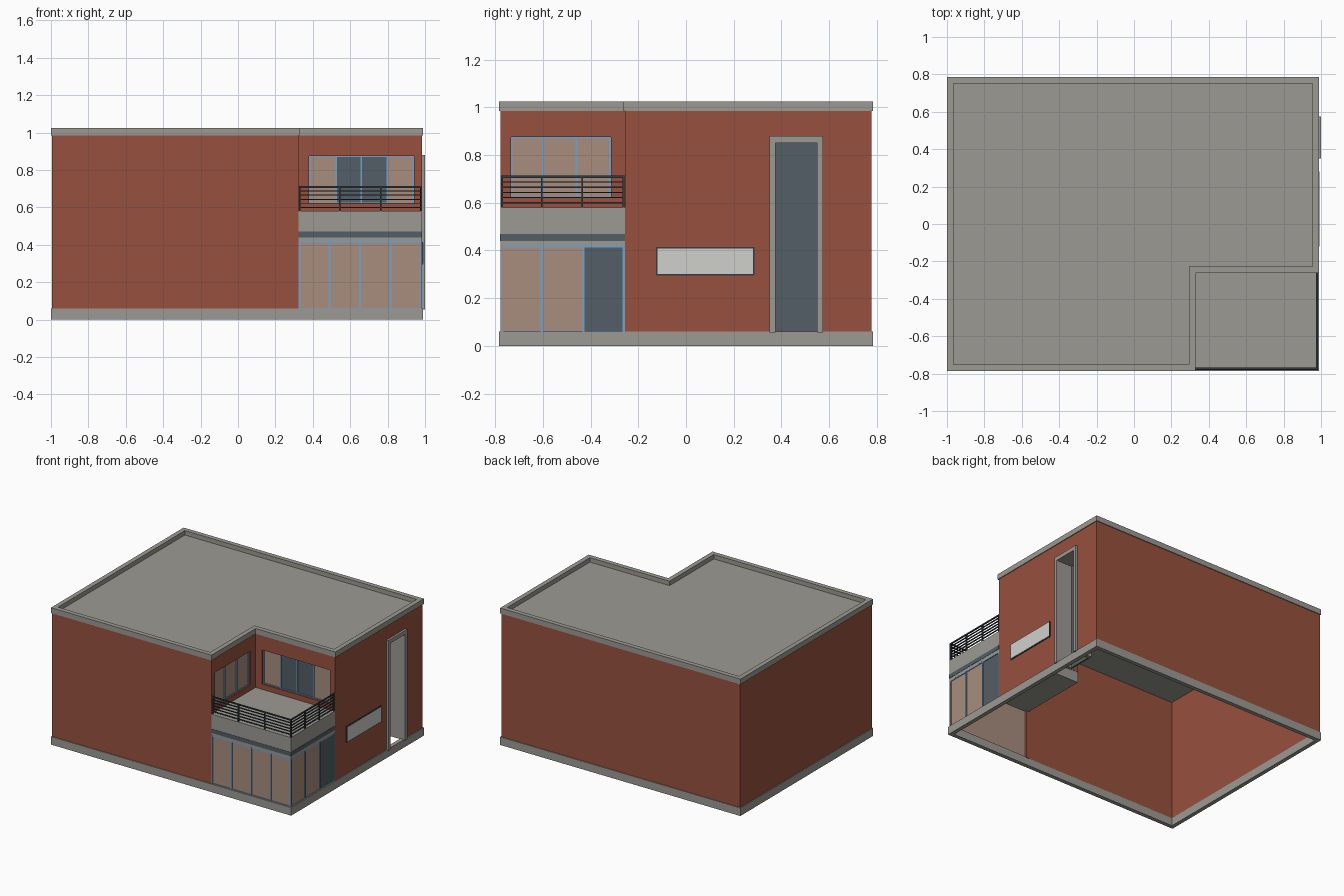
import bpy, bmesh

if "Cube" in bpy.data.objects:
    bpy.data.objects.remove(bpy.data.objects["Cube"])


def material(name, r, g, b):
    m = bpy.data.materials.new(name)
    lin = [(c / 255 / 12.92) if c < 11 else ((c / 255 + 0.055) / 1.055) ** 2.4 for c in (r, g, b)]
    m.diffuse_color = (*lin, 1)
    m.use_nodes = True
    m.node_tree.nodes["Principled BSDF"].inputs["Base Color"].default_value = m.diffuse_color
    return m


BRICK = material("terracotta", 151, 81, 62)
GREY = material("concrete grey", 156, 154, 148)
TAN = material("tan glass", 168, 141, 126)
SLATE = material("slate", 84, 94, 102)
BLUE = material("blue frame", 115, 163, 205)
DARK = material("charcoal metal", 52, 60, 66)
PALE = material("pale panel", 208, 208, 203)


def finish(name, bm, mat):
    bmesh.ops.recalc_face_normals(bm, faces=bm.faces)
    me = bpy.data.meshes.new(name)
    bm.to_mesh(me)
    bm.free()
    if mat:
        me.materials.append(mat)
    ob = bpy.data.objects.new(name, me)
    bpy.context.collection.objects.link(ob)
    return ob


def box(name, x0, x1, y0, y1, z0, z1, mat=None):
    bm = bmesh.new()
    bmesh.ops.create_cube(bm, size=1)
    for v in bm.verts:
        v.co = ((x0 + x1) / 2 + v.co.x * (x1 - x0),
                (y0 + y1) / 2 + v.co.y * (y1 - y0),
                (z0 + z1) / 2 + v.co.z * (z1 - z0))
    return finish(name, bm, mat)


def prism(name, pts, z0, z1, mat):
    """Solid extruded plan outline."""
    bm = bmesh.new()
    lo = [bm.verts.new((x, y, z0)) for x, y in pts]
    hi = [bm.verts.new((x, y, z1)) for x, y in pts]
    bm.faces.new(lo)
    bm.faces.new(hi)
    for i in range(len(pts)):
        j = (i + 1) % len(pts)
        bm.faces.new((lo[i], lo[j], hi[j], hi[i]))
    return finish(name, bm, mat)


def ring(name, outer, inner, z0, z1, mat):
    """Hollow band between two matching plan outlines."""
    bm = bmesh.new()
    loops = [[bm.verts.new((x, y, z)) for x, y in pts]
             for pts, z in ((outer, z0), (outer, z1), (inner, z1), (inner, z0))]
    n = len(outer)
    for k in range(4):
        a, b = loops[k], loops[(k + 1) % 4]
        for i in range(n):
            j = (i + 1) % n
            bm.faces.new((a[i], a[j], b[j], b[i]))
    return finish(name, bm, mat)


def l_plan(d):
    """L-shaped plan, inset by d."""
    return [(-1 + d, -.785 + d), (.33 - d, -.785 + d), (.33 - d, -.262 + d),
            (.99 - d, -.262 + d), (.99 - d, .785 - d), (-1 + d, .785 - d)]


def rect_plan(d):
    return [(-1 + d, -.785 + d), (.99 - d, -.785 + d), (.99 - d, .785 - d), (-1 + d, .785 - d)]


def panel(name, side, pos, t, a0, a1, z0, z1, mat):
    """Plate on a front (-y) or right (+x) facing plane, t deep behind pos."""
    if side == "front":
        return box(name, a0, a1, pos, pos + t, z0, z1, mat)
    return box(name, pos - t, pos, a0, a1, z0, z1, mat)


def glazing(name, side, pos, z0, z1, edges, panes, bar=.005):
    """Row of panes with bars at each edge and along top and bottom."""
    out = -.006 if side == "front" else .006
    for a, b, mat in zip(edges, edges[1:], panes):
        panel(name + "_pane", side, pos, .008, a, b, z0, z1, mat)
    for i, a in enumerate(edges):
        c = min(max(a, edges[0] + bar), edges[-1] - bar)
        panel(name + "_mullion", side, pos + out, .006, c - bar, c + bar, z0, z1, BLUE)
    for z in (z0, z1 - 1.6 * bar):
        panel(name + "_bar", side, pos + out * .8, .005, edges[0], edges[-1], z, z + 1.6 * bar, BLUE)


# Shell: plinth, walls, roof and parapet, hollow and open underneath
ring("plinth", rect_plan(0), rect_plan(.03), 0, .06, GREY)
walls = ring("walls", l_plan(.006), l_plan(.03), .055, .99, BRICK)
prism("roof", l_plan(.02), .965, .992, GREY)
ring("parapet", l_plan(0), l_plan(.035), .985, 1.025, GREY)

# Openings: room under balcony, two upper windows, door
cutters = [
    box("lower_room_cutter", .28, .95, -.75, -.2, 0, .5),
    box("front_window_cutter", .38, .94, -.3, -.2, .62, .875),
    box("side_window_cutter", .25, .4, -.735, -.315, .62, .875),
    box("door_cutter", .9, 1.1, .36, .565, .0, .87),
]
for c in cutters:
    c.hide_render = True
    c.hide_viewport = True
    mod = walls.modifiers.new(c.name, "BOOLEAN")
    mod.operation = "DIFFERENCE"
    mod.solver = "EXACT"
    mod.object = c

# Upper windows, set back in their openings
glazing("front_window", "front", -.241, .62, .875, [.38, .525, .66, .797, .94],
        [TAN, SLATE, SLATE, TAN], .004)
glazing("side_window", "right", .309, .62, .875, [-.735, -.6, -.46, -.315],
        [TAN, TAN, TAN], .004)

# Ground floor corner glazing
glazing("corner_front", "front", -.773, .055, .42, [.324, .49, .652, .815, .984],
        [TAN] * 4)
glazing("corner_side", "right", .978, .055, .42, [-.779, -.605, -.43, -.256],
        [TAN, TAN, SLATE])

# Balcony slab with a dark stripe
box("balcony_slab", .302, .983, -.778, -.234, .42, .58, GREY)
panel("balcony_stripe_front", "front", -.78, .005, .324, .985, .44, .47, SLATE)
panel("balcony_stripe_side", "right", .985, .005, -.78, -.256, .44, .47, SLATE)

# Balcony railing
for z, h in [(.60, .005), (.622, .005), (.643, .005), (.665, .005), (.687, .005), (.709, .009)]:
    panel("rail_front", "front", -.777, .009, .326, .983, z - h / 2, z + h / 2, DARK)
    panel("rail_side", "right", .983, .009, -.777, -.258, z - h / 2, z + h / 2, DARK)
for x in (.331, .545, .762, .979):
    box("rail_post_front", x - .004, x + .004, -.777, -.768, .575, .71, DARK)
for y in (-.605, -.435, -.262):
    box("rail_post_side", .974, .983, y - .004, y + .004, .575, .71, DARK)

# Tall door: deep frame with a slate leaf at the back
for y in (.35, .55):
    box("door_jamb", .86, 1.0, y, y + .025, .055, .88, GREY)
box("door_lintel", .86, 1.0, .375, .55, .85, .88, GREY)
box("door_leaf", .86, .87, .375, .55, .055, .85, SLATE)

# Low strip window on the right wall
panel("strip_window_frame", "right", .989, .009, -.125, .288, .295, .415, DARK)
panel("strip_window_pane", "right", .991, .006, -.119, .282, .301, .409, PALE)
